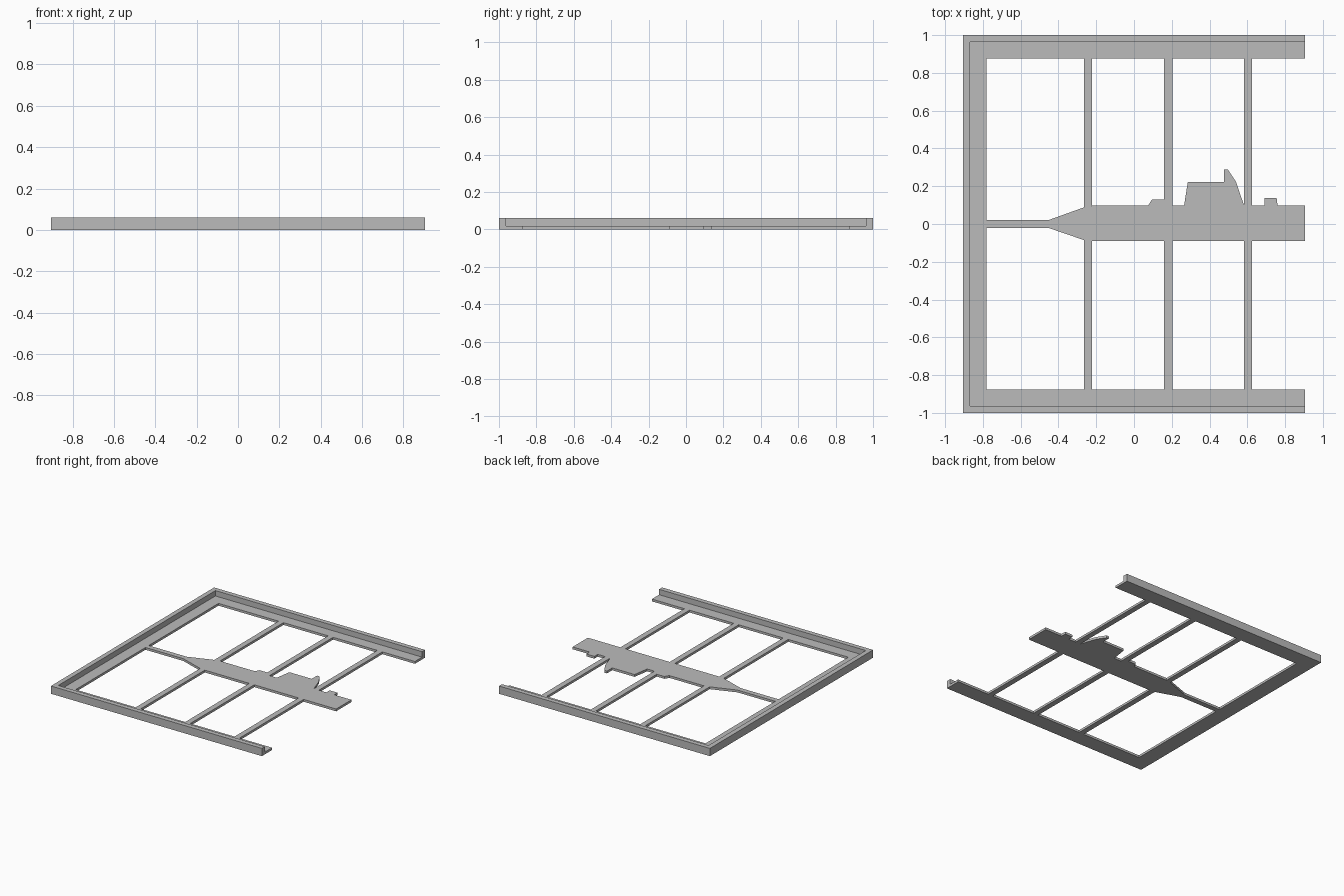
import bpy
import bmesh

cube = bpy.data.objects.get("Cube")
if cube:
    bpy.data.objects.remove(cube, do_unlink=True)

# Single flat grey
grey = bpy.data.materials.new("plain_grey")
grey.use_nodes = True
colour = (0.5, 0.5, 0.5, 1)
grey.diffuse_color = colour
grey.node_tree.nodes["Principled BSDF"].inputs["Base Color"].default_value = colour

FLOOR = 0.018          # thickness of the flat parts
WALL = 0.06            # height of the rim
HALF_X, HALF_Y = 0.905, 1.0
LEDGE = 0.125          # width of the frame ledge
RIM = 0.037            # width of the rim wall


def finish(name, bm):
    bmesh.ops.recalc_face_normals(bm, faces=bm.faces)
    mesh = bpy.data.meshes.new(name)
    bm.to_mesh(mesh)
    bm.free()
    mesh.materials.append(grey)
    obj = bpy.data.objects.new(name, mesh)
    bpy.context.collection.objects.link(obj)
    return obj


def plate(name, outline):
    """Extrude a flat outline up to the floor thickness."""
    bm = bmesh.new()
    face = bm.faces.new([bm.verts.new((x, y, 0)) for x, y in outline])
    top = bmesh.ops.extrude_face_region(bm, geom=[face])["geom"]
    verts = [v for v in top if isinstance(v, bmesh.types.BMVert)]
    bmesh.ops.translate(bm, verts=verts, vec=(0, 0, FLOOR))
    return finish(name, bm)


# Three-sided frame: L-shaped section swept around mitred corners
section = [(0, 0), (LEDGE, 0), (LEDGE, FLOOR), (RIM, FLOOR), (RIM, WALL), (0, WALL)]
path = [(HALF_X, -HALF_Y, 0, 1), (-HALF_X, -HALF_Y, 1, 1),
        (-HALF_X, HALF_Y, 1, -1), (HALF_X, HALF_Y, 0, -1)]
bm = bmesh.new()
rings = [[bm.verts.new((x + d * dx, y + d * dy, z)) for d, z in section]
         for x, y, dx, dy in path]
for a, b in zip(rings, rings[1:]):
    for i in range(len(section)):
        j = (i + 1) % len(section)
        bm.faces.new((a[i], a[j], b[j], b[i]))
bm.faces.new(rings[0])
bm.faces.new(rings[-1])
finish("outer_frame", bm)

# Central plate with a narrow neck and a stepped silhouette on its back edge
TOP, LOW, NECK = 0.097, -0.09, 0.02
inner_x = LEDGE - HALF_X
plate("central_plate", [
    (inner_x, -NECK), (-0.455, -NECK), (-0.265, -0.085), (-0.22, LOW),
    (HALF_X, LOW), (HALF_X, TOP),
    (0.76, TOP), (0.755, 0.138), (0.69, 0.138), (0.69, TOP),
    (0.583, TOP), (0.54, 0.223), (0.497, 0.288), (0.477, 0.288),
    (0.477, 0.223), (0.285, 0.223), (0.265, TOP),
    (0.16, TOP), (0.16, 0.13), (0.095, 0.13), (0.075, TOP),
    (-0.22, TOP), (-0.265, 0.088), (-0.455, NECK), (inner_x, NECK),
])

# Cross bars from the plate out to the frame on both sides
inner_y = HALF_Y - LEDGE
for label, x0, y_back, y_front in (("left", -0.265, 0.088, -0.085),
                                   ("middle", 0.16, TOP, LOW),
                                   ("right", 0.583, TOP, LOW)):
    x1 = x0 + 0.043
    back_end = TOP
    front_end = LOW
    plate(label + "_back_bar", [(x0, y_back), (x1, back_end), (x1, inner_y), (x0, inner_y)])
    plate(label + "_front_bar", [(x0, -inner_y), (x1, -inner_y), (x1, front_end), (x0, y_front)])
